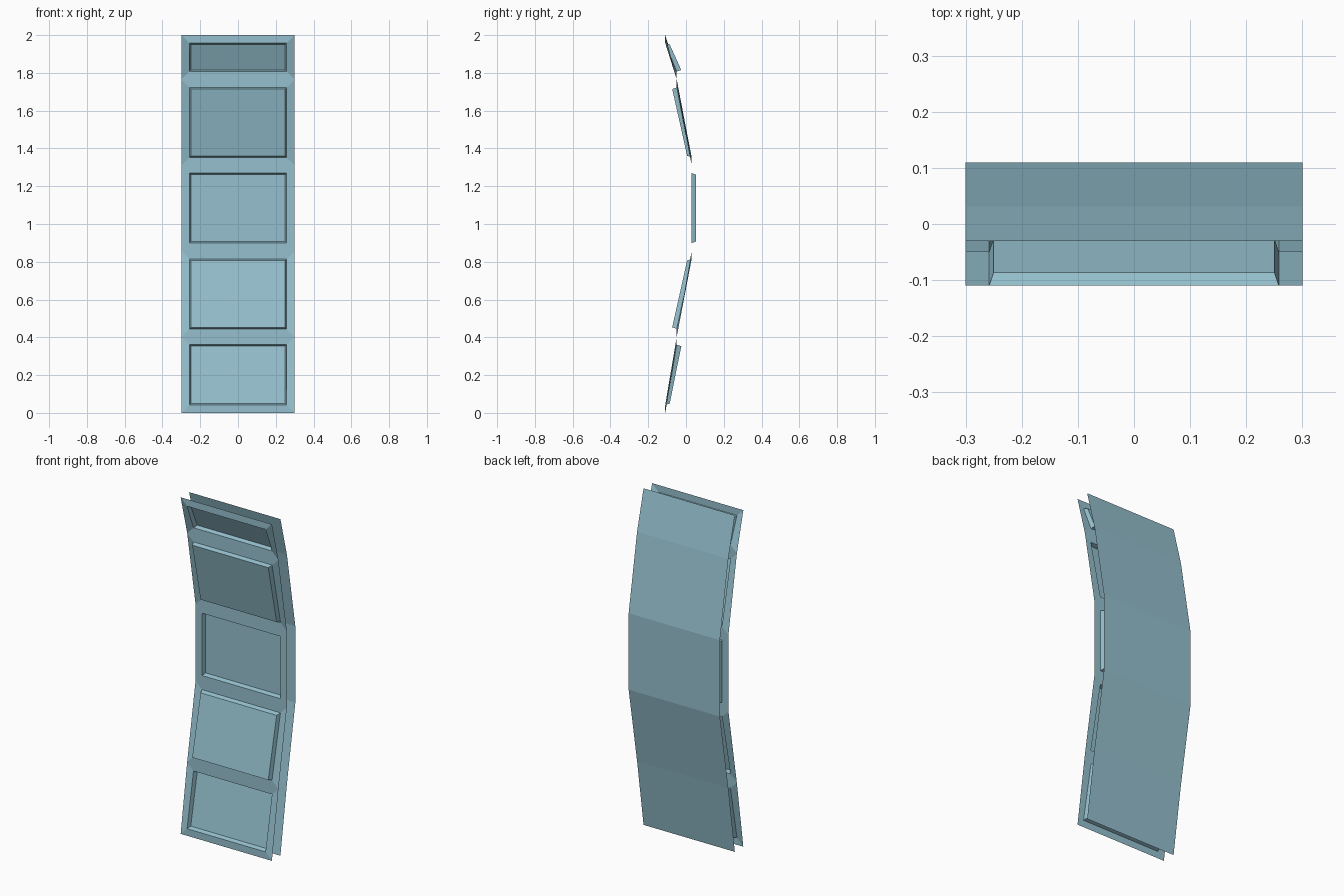
import bpy, bmesh

if "Cube" in bpy.data.objects:
    bpy.data.objects.remove(bpy.data.objects["Cube"])

HALF, INSET, STEP, DEPTH, GAP = 0.30, 0.042, 0.008, 0.024, 0.08
# side profile of the bent panel: (y, z)
PROFILE = [(-0.11, 0), (-0.049, 0.403), (0.03, 0.857), (0.03, 1.311), (-0.049, 1.765), (-0.11, 2.0)]

mat = bpy.data.materials.new("blue_glaze")
mat.diffuse_color = (0.30, 0.53, 0.62, 1)
mat.use_nodes = True
mat.node_tree.nodes["Principled BSDF"].inputs["Base Color"].default_value = mat.diffuse_color


def ring(bm, lo, hi, inset, dy):
    """Rectangle of four vertices between two profile points, inset in x and z."""
    x = HALF - inset
    (y0, z0), (y1, z1) = lo, hi
    return [bm.verts.new(p) for p in (
        (-x, y0 + dy, z0 + inset), (x, y0 + dy, z0 + inset),
        (x, y1 + dy, z1 - inset), (-x, y1 + dy, z1 - inset))]


def bridge(bm, a, b):
    for i in range(4):
        j = (i + 1) % 4
        bm.faces.new((a[i], a[j], b[j], b[i]))


def finish(bm, name):
    bmesh.ops.remove_doubles(bm, verts=bm.verts, dist=1e-5)
    me = bpy.data.meshes.new(name)
    bm.to_mesh(me)
    bm.free()
    me.materials.append(mat)
    bpy.context.collection.objects.link(bpy.data.objects.new(name, me))


# front sheet: frames with alternately sunken and raised panels
bm = bmesh.new()
for i, (lo, hi) in enumerate(zip(PROFILE, PROFILE[1:])):
    outer = ring(bm, lo, hi, 0, 0)
    frame = ring(bm, lo, hi, INSET, 0)
    panel = ring(bm, lo, hi, INSET + STEP, DEPTH if i % 2 == 0 else -DEPTH)
    bridge(bm, outer, frame)
    bridge(bm, frame, panel)
    bm.faces.new(panel)
finish(bm, "front_panel_sheet")

# plain back sheet, same bend, set behind the front; sides stay open
bm = bmesh.new()
for lo, hi in zip(PROFILE, PROFILE[1:]):
    bm.faces.new(ring(bm, lo, hi, 0, GAP)[::-1])
finish(bm, "back_sheet")
